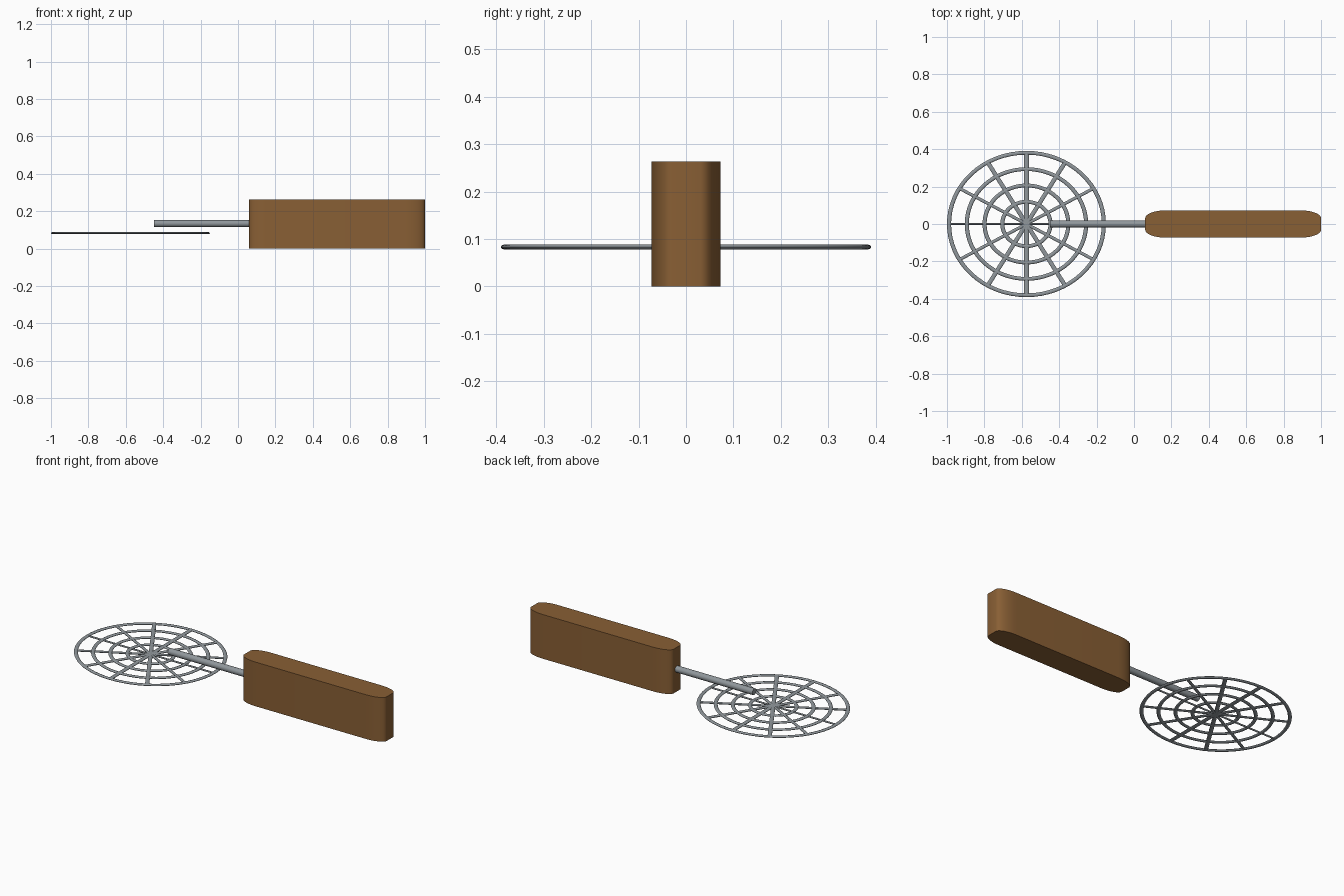
import bpy, bmesh
from math import sin, cos, pi, radians
from mathutils import Matrix, Vector

cube = bpy.data.objects.get("Cube")
if cube:
    bpy.data.objects.remove(cube, do_unlink=True)


def material(name, rgb):
    m = bpy.data.materials.new(name)
    m.use_nodes = True
    m.diffuse_color = (*rgb, 1)
    m.node_tree.nodes["Principled BSDF"].inputs["Base Color"].default_value = (*rgb, 1)
    return m


wood = material("brown wood", (0.25, 0.115, 0.035))
steel = material("grey steel", (0.28, 0.31, 0.33))


def finish(bm, name, mat):
    bmesh.ops.recalc_face_normals(bm, faces=bm.faces)
    me = bpy.data.meshes.new(name)
    bm.to_mesh(me)
    bm.free()
    me.materials.append(mat)
    ob = bpy.data.objects.new(name, me)
    bpy.context.collection.objects.link(ob)
    bpy.ops.object.select_all(action='DESELECT')
    ob.select_set(True)
    bpy.context.view_layer.objects.active = ob
    bpy.ops.object.shade_smooth_by_angle(angle=radians(40))
    return ob


# Wooden handle: rounded outline extruded upwards
X0, X1, HALF_Y, HEIGHT = 0.06, 1.0, 0.073, 0.263
RX, RY, STEPS = 0.11, 0.042, 8
bm = bmesh.new()
outline = []
for q, (cx, cy) in enumerate([(X1 - RX, HALF_Y - RY), (X0 + RX, HALF_Y - RY),
                              (X0 + RX, RY - HALF_Y), (X1 - RX, RY - HALF_Y)]):
    for i in range(STEPS + 1):
        a = (q + i / STEPS) * pi / 2
        outline.append(bm.verts.new((cx + RX * cos(a), cy + RY * sin(a), 0)))
base = bm.faces.new(outline)
top = bmesh.ops.extrude_face_region(bm, geom=[base])["geom"]
bmesh.ops.translate(bm, vec=(0, 0, HEIGHT),
                    verts=[g for g in top if isinstance(g, bmesh.types.BMVert)])
finish(bm, "handle", wood)

# Metal rod joining the handle to the masher plate
bm = bmesh.new()
bmesh.ops.create_cone(bm, cap_ends=True, segments=24, radius1=0.019, radius2=0.019, depth=0.53,
                      matrix=Matrix.Translation((-0.185, 0, 0.134)) @ Matrix.Rotation(pi / 2, 4, 'Y'))
finish(bm, "rod", steel)

# Oval grid: concentric rings with a flattened round section
CENTRE = Vector((-0.575, 0, 0.083))
OVAL = 0.92
WIRE_W, WIRE_H = 0.011, 0.0055


def ring(name, radius, segments=64, sides=10):
    bm = bmesh.new()
    loops = []
    for i in range(segments):
        a = 2 * pi * i / segments
        loop = []
        for j in range(sides):
            b = 2 * pi * j / sides
            r = radius - WIRE_W + WIRE_W * cos(b)
            loop.append(bm.verts.new(CENTRE + Vector((r * cos(a), OVAL * r * sin(a), WIRE_H * sin(b)))))
        loops.append(loop)
    for i in range(segments):
        p, n = loops[i], loops[(i + 1) % segments]
        for j in range(sides):
            k = (j + 1) % sides
            bm.faces.new((p[j], n[j], n[k], p[k]))
    finish(bm, name, steel)


for n, radius in enumerate((0.425, 0.33, 0.235, 0.14)):
    ring(f"grid_ring_{n + 1}", radius)

# Spokes crossing the grid, narrowest along the length of the tool
for n in range(6):
    a = n * pi / 6
    tip = Vector((0.415 * cos(a), 0.415 * OVAL * sin(a), 0))
    width = 0.005 + 0.008 * abs(sin(a))
    bm = bmesh.new()
    bmesh.ops.create_cone(bm, cap_ends=True, segments=10, radius1=1, radius2=1, depth=2)
    for v in bm.verts:
        side = Vector((-tip.y, tip.x, 0)).normalized()
        v.co = CENTRE + tip * v.co.z + side * width * v.co.x + Vector((0, 0, 0.005 * v.co.y))
    finish(bm, f"grid_spoke_{n + 1}", steel)
